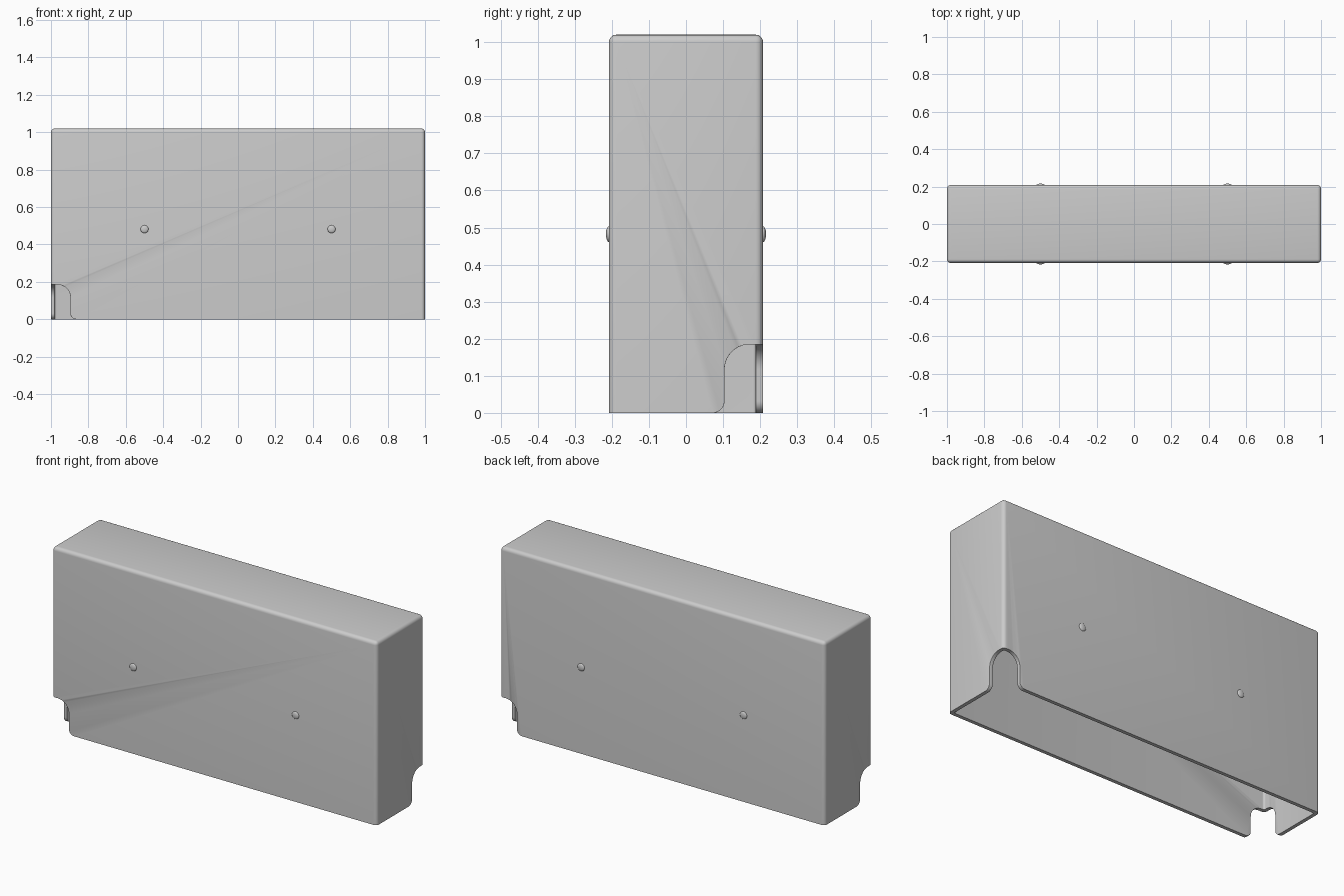
import bpy, bmesh, math
from mathutils import Matrix

cube = bpy.data.objects.get("Cube")
if cube:
    bpy.data.objects.remove(cube)

HALF_X, HALF_Y, HEIGHT, WALL = 1.0, 0.208, 1.02, 0.02

grey = bpy.data.materials.new("light grey")
grey.use_nodes = True
colour = (0.6, 0.6, 0.6, 1)
grey.diffuse_color = colour
grey.node_tree.nodes["Principled BSDF"].inputs["Base Color"].default_value = colour


def add_object(name, bm):
    bmesh.ops.recalc_face_normals(bm, faces=bm.faces)
    mesh = bpy.data.meshes.new(name)
    bm.to_mesh(mesh)
    bm.free()
    mesh.materials.append(grey)
    obj = bpy.data.objects.new(name, mesh)
    bpy.context.collection.objects.link(obj)
    return obj


def rounded_box(name, hx, hy, bottom, top, radius):
    """Box with every edge rounded except around the bottom."""
    bm = bmesh.new()
    size = Matrix.Diagonal((2 * hx, 2 * hy, top - bottom, 1))
    bmesh.ops.create_cube(bm, size=1, matrix=Matrix.Translation((0, 0, (top + bottom) / 2)) @ size)
    edges = [e for e in bm.edges if max(v.co.z for v in e.verts) > bottom + 0.01]
    bmesh.ops.bevel(bm, geom=edges, offset=radius, segments=5, profile=0.5, affect='EDGES')
    return add_object(name, bm)


def arc(cx, cz, r, start, end, steps=10):
    angles = [math.radians(start + (end - start) * i / steps) for i in range(steps + 1)]
    return [(cx + r * math.cos(a), cz + r * math.sin(a)) for a in angles]


def notch_cutter(name, along_x, sign):
    """Half arch with flared foot, cut through one wall beside a corner."""
    outline = [(-0.1, -0.05), (0.136, -0.05)]
    outline += arc(0.136, 0.032, 0.032, 270, 180)   # flared foot
    outline += arc(0.036, 0.117, 0.068, 0, 90)      # arch
    outline += [(-0.1, 0.185)]
    bm = bmesh.new()
    verts = []
    for d, z in outline:
        if along_x:
            verts.append(bm.verts.new((sign * (HALF_X - d), sign * (HALF_Y + 0.1), z)))
        else:
            verts.append(bm.verts.new((sign * (HALF_X + 0.1), sign * (HALF_Y - d), z)))
    face = bm.faces.new(verts)
    depth = -sign * (0.1 + WALL + 0.012)
    grown = bmesh.ops.extrude_face_region(bm, geom=[face])["geom"]
    bmesh.ops.translate(bm, verts=[v for v in grown if isinstance(v, bmesh.types.BMVert)],
                        vec=(0, depth, 0) if along_x else (depth, 0, 0))
    return add_object(name, bm)


# Open-bottomed shell
cover = rounded_box("cover_shell", HALF_X, HALF_Y, 0, HEIGHT, 0.02)
cutters = [rounded_box("cavity_cutter", HALF_X - WALL, HALF_Y - WALL, -0.1, HEIGHT - WALL, 0.01)]

# Notches at two opposite corners
for sign, corner in ((-1, "front_right"), (1, "back_left")):
    cutters.append(notch_cutter(corner + "_wall_notch_cutter", True, sign))
    cutters.append(notch_cutter(corner + "_end_notch_cutter", False, sign))

for cutter in cutters:
    mod = cover.modifiers.new(cutter.name, 'BOOLEAN')
    mod.operation = 'DIFFERENCE'
    mod.solver = 'EXACT'
    mod.object = cutter
    cutter.hide_render = True
    cutter.hide_viewport = True

# Bake the cuts, then drop the cutters
baked = bpy.data.meshes.new_from_object(cover.evaluated_get(bpy.context.evaluated_depsgraph_get()))
cover.modifiers.clear()
cover.data = baked
for cutter in cutters:
    bpy.data.objects.remove(cutter)

# Soften the notch rims
bm = bmesh.new()
bm.from_mesh(baked)
bmesh.ops.remove_doubles(bm, verts=bm.verts, dist=0.0002)


def on_notch_rim(e):
    if len(e.link_faces) != 2 or e.calc_face_angle(0) < math.radians(60):
        return False
    mid = (e.verts[0].co + e.verts[1].co) / 2
    same_corner = mid.x * mid.y > 0
    near = abs(mid.x) > HALF_X - 0.15 and abs(mid.y) > HALF_Y - 0.15
    return same_corner and near and 0.001 < mid.z < 0.18


bmesh.ops.bevel(bm, geom=[e for e in bm.edges if on_notch_rim(e)], offset=0.005,
                segments=3, profile=0.5, affect='EDGES', clamp_overlap=True)
bm.to_mesh(baked)
bm.free()

# Shallow locating bumps on both long walls
parts = [cover]
for side, y in (("front", -HALF_Y), ("back", HALF_Y)):
    for hand, x in (("right", -0.5), ("left", 0.5)):
        bm = bmesh.new()
        bmesh.ops.create_uvsphere(bm, u_segments=24, v_segments=12, radius=1,
                                  matrix=Matrix.Translation((x, y, 0.482)) @ Matrix.Diagonal((0.021, 0.008, 0.021, 1)))
        parts.append(add_object(f"{side}_{hand}_bump", bm))

# Smooth rounded edges, keep sharp corners
bpy.ops.object.select_all(action='DESELECT')
for part in parts:
    part.select_set(True)
bpy.context.view_layer.objects.active = cover
bpy.ops.object.shade_smooth_by_angle(angle=math.radians(35))
